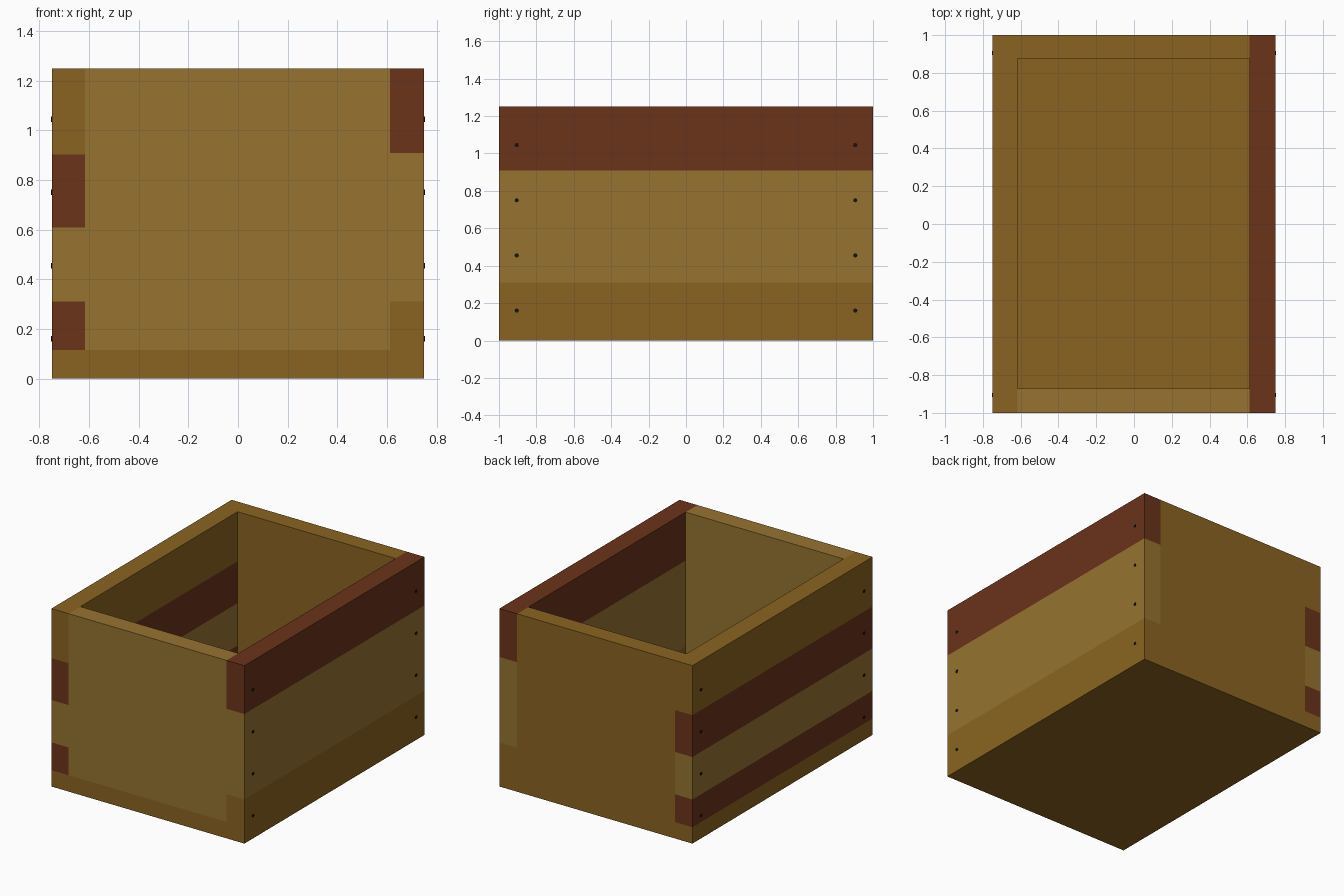
import bpy
from math import pi

if "Cube" in bpy.data.objects:
    bpy.data.objects.remove(bpy.data.objects["Cube"])


def material(name, rgb):
    m = bpy.data.materials.new(name)
    m.diffuse_color = (*rgb, 1)
    m.use_nodes = True
    m.node_tree.nodes["Principled BSDF"].inputs["Base Color"].default_value = m.diffuse_color
    return m


GOLD = material("gold_wood", (0.254, 0.127, 0.015))
LIGHT = material("light_wood", (0.305, 0.171, 0.030))
RED = material("red_wood", (0.147, 0.033, 0.011))
IRON = material("dark_iron", (0.006, 0.006, 0.006))


def board(name, x, y, z, mat):
    """Axis-aligned board from (min, max) ranges."""
    bpy.ops.mesh.primitive_cube_add(
        size=1, location=[(a + b) / 2 for a, b in (x, y, z)])
    ob = bpy.context.object
    ob.name = name
    ob.scale = [b - a for a, b in (x, y, z)]
    bpy.ops.object.transform_apply(location=False, rotation=False, scale=True)
    ob.data.materials.append(mat)


LEFT, RIGHT = (-0.75, -0.616), (0.612, 0.75)
BETWEEN = (LEFT[1], RIGHT[0])
LENGTH = (-1, 1)
FLOOR, TOP = 0.115, 1.25

# Floor and end panels
board("floor", (-0.75, 0.75), LENGTH, (0, FLOOR), GOLD)
board("front_panel", BETWEEN, (-1, -0.87), (FLOOR, TOP), LIGHT)
board("back_panel", BETWEEN, (0.875, 1), (FLOOR, TOP), GOLD)

# Side planks, stacked from the floor up
sides = {
    "left": (LEFT, [(0.31, RED), (0.608, LIGHT), (0.902, RED), (TOP, GOLD)]),
    "right": (RIGHT, [(0.31, GOLD), (0.61, LIGHT), (0.91, LIGHT), (TOP, RED)]),
}
for side, (x, planks) in sides.items():
    z0 = FLOOR
    for i, (z1, mat) in enumerate(planks, 1):
        board(f"{side}_plank_{i}", x, LENGTH, (z0, z1), mat)
        z0 = z1

# Nail heads at both ends of every plank
for side, sx in (("left", -1), ("right", 1)):
    for end, y in (("front", -0.905), ("back", 0.905)):
        for i in range(4):
            bpy.ops.mesh.primitive_cylinder_add(
                vertices=16, radius=0.011, depth=0.02,
                location=(sx * 0.743, y, 0.16 + 0.295 * i),
                rotation=(0, pi / 2, 0))
            nail = bpy.context.object
            nail.name = f"{side}_{end}_nail_{i + 1}"
            nail.data.materials.append(IRON)
            bpy.ops.object.shade_smooth_by_angle()
